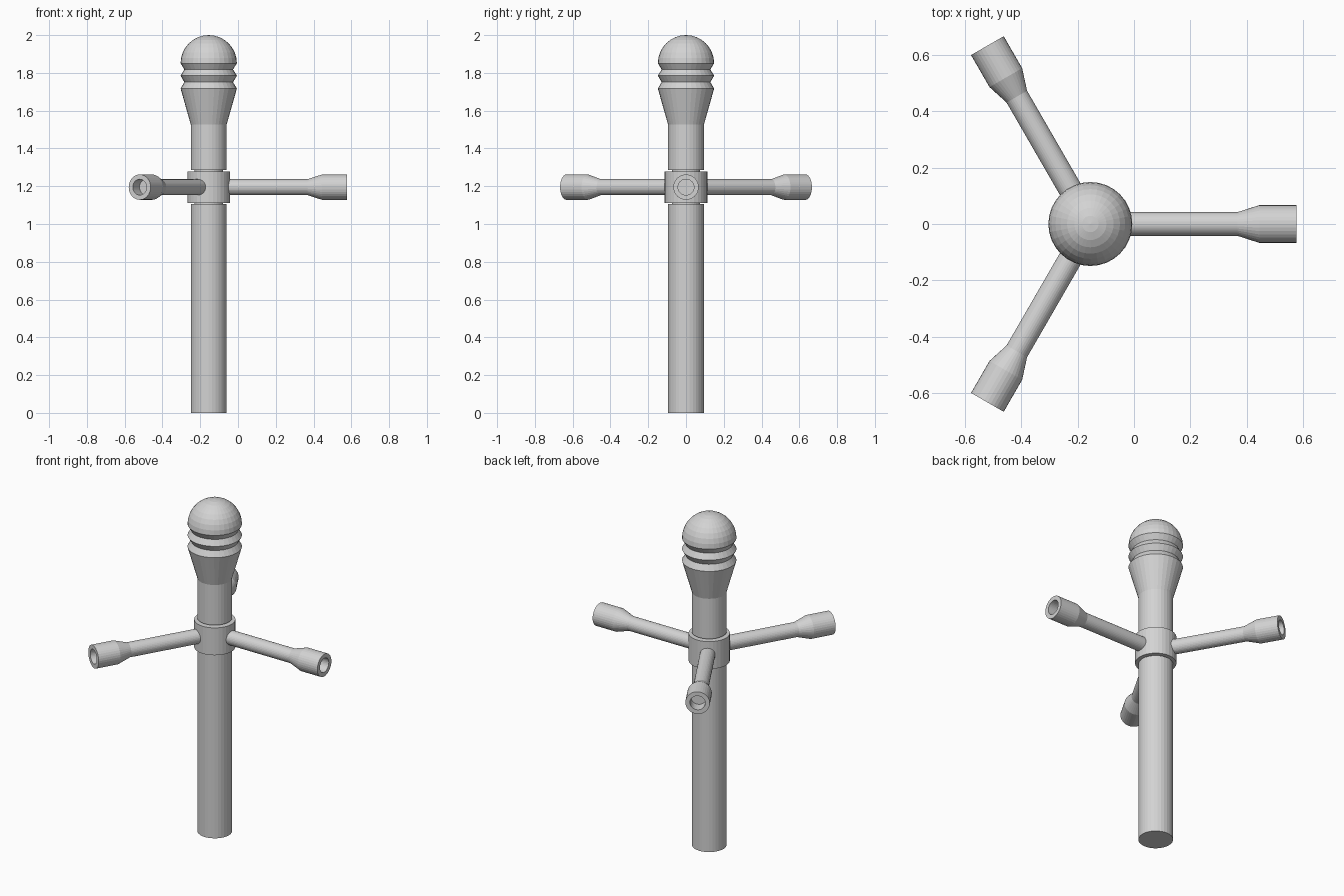
import bpy, bmesh, math
from mathutils import Matrix, Vector

if "Cube" in bpy.data.objects:
    bpy.data.objects.remove(bpy.data.objects["Cube"])

AXIS = Vector((-0.155, 0.0, 0.0))   # post axis
ARM_Z = 1.195
SIDES = 32

grey = bpy.data.materials.new("light grey")
grey.diffuse_color = (0.65, 0.65, 0.65, 1)
grey.use_nodes = True
grey.node_tree.nodes["Principled BSDF"].inputs["Base Color"].default_value = grey.diffuse_color


def lathe(name, profile, matrix, sides=SIDES):
    """Spin (radius, height) points around local z; radius 0 closes to a point."""
    bm = bmesh.new()
    rings = []
    for r, h in profile:
        if r == 0:
            rings.append([bm.verts.new((0, 0, h))])
        else:
            rings.append([bm.verts.new((r * math.cos(2 * math.pi * i / sides),
                                        r * math.sin(2 * math.pi * i / sides), h))
                          for i in range(sides)])
    for a, b in zip(rings, rings[1:]):
        for i in range(sides):
            j = (i + 1) % sides
            if len(a) == 1:
                bm.faces.new((a[0], b[j], b[i]))
            elif len(b) == 1:
                bm.faces.new((a[i], a[j], b[0]))
            else:
                bm.faces.new((a[i], a[j], b[j], b[i]))
    bmesh.ops.recalc_face_normals(bm, faces=bm.faces)
    mesh = bpy.data.meshes.new(name)
    bm.to_mesh(mesh)
    bm.free()
    mesh.materials.append(grey)
    obj = bpy.data.objects.new(name, mesh)
    obj.matrix_world = matrix
    bpy.context.collection.objects.link(obj)
    return obj


upright = Matrix.Translation(AXIS)

# Lower post
lathe("lower_post", [(0, 0), (0.095, 0), (0.095, 1.107), (0, 1.107)], upright)

# Thin neck joining the posts through the collar
lathe("inner_neck", [(0, 1.10), (0.075, 1.10), (0.075, 1.29), (0, 1.29)], upright)

# Collar holding the arms
lathe("collar", [(0, 1.112), (0.113, 1.112), (0.113, 1.277), (0, 1.277)], upright)

# Upper post, flared head with two V grooves, and domed top
R, DOME_Z, STEPS = 0.149, 1.851, 8
head = [(0, 1.285), (0.095, 1.285), (0.095, 1.527), (R, 1.717),
        (0.129, 1.751), (R, 1.785), (0.129, 1.818)]
head += [(R * math.cos(k * math.pi / 2 / STEPS), DOME_Z + R * math.sin(k * math.pi / 2 / STEPS))
         for k in range(STEPS)]
head.append((0, 2.0))
lathe("upper_post_and_head", head, upright)

# Three arms with flared hollow ends
arm = [(0, 0.05), (0.042, 0.05), (0.042, 0.522), (0.067, 0.60), (0.067, 0.731),
       (0.042, 0.731), (0.042, 0.66), (0, 0.66)]
for n in range(3):
    place = (Matrix.Translation(AXIS + Vector((0, 0, ARM_Z)))
             @ Matrix.Rotation(n * 2 * math.pi / 3, 4, 'Z')
             @ Matrix.Rotation(math.pi / 2, 4, 'Y'))
    lathe(f"arm_{n + 1}", arm, place)
